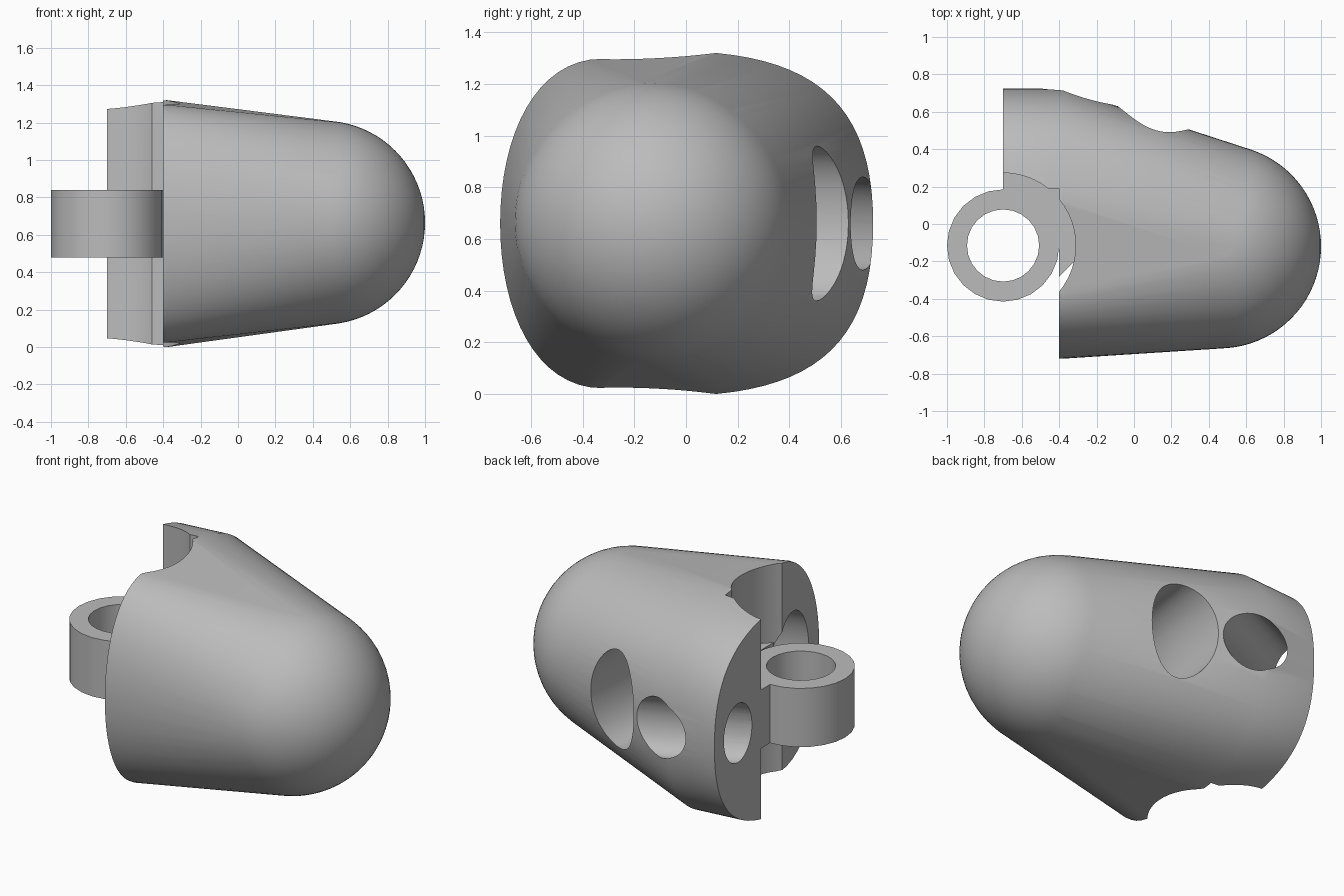
import bpy, bmesh, math
from mathutils import Vector, Matrix
from mathutils.geometry import interpolate_bezier

cube = bpy.data.objects.get("Cube")
if cube:
    bpy.data.objects.remove(cube)

grey = bpy.data.materials.new("plain grey")
grey.use_nodes = True
grey.diffuse_color = (0.5, 0.5, 0.5, 1)
grey.node_tree.nodes["Principled BSDF"].inputs["Base Color"].default_value = (0.5, 0.5, 0.5, 1)

MID = 0.66            # height of the middle plane
HINGE = (-0.70, -0.115)


def finish(name, bm):
    bmesh.ops.recalc_face_normals(bm, faces=bm.faces)
    mesh = bpy.data.meshes.new(name)
    bm.to_mesh(mesh)
    bm.free()
    mesh.materials.append(grey)
    obj = bpy.data.objects.new(name, mesh)
    bpy.context.collection.objects.link(obj)
    return obj


def loft(name, rings):
    """Closed skin through rings of equal point count."""
    bm = bmesh.new()
    rows = [[bm.verts.new(p) for p in ring] for ring in rings]
    n = len(rows[0])
    for a, b in zip(rows, rows[1:]):
        for i in range(n):
            j = (i + 1) % n
            bm.faces.new((a[i], a[j], b[j], b[i]))
    bm.faces.new(rows[0][::-1])
    bm.faces.new(rows[-1])
    return finish(name, bm)


def prism(name, outline, z0, z1):
    return loft(name, [[(x, y, z) for x, y in outline] for z in (z0, z1)])


def disc(radius, sides):
    return [(HINGE[0] + radius * math.cos(2 * math.pi * i / sides),
             HINGE[1] + radius * math.sin(2 * math.pi * i / sides)) for i in range(sides)]


def tunnel(name, path, widths, height, sides=48):
    """Elliptical tube swept along a path in the middle plane."""
    rings = []
    for k, p in enumerate(path):
        d = (path[min(k + 1, len(path) - 1)] - path[max(k - 1, 0)]).normalized()
        side = Vector((-d.y, d.x, 0))
        t = k / (len(path) - 1)
        w = widths[0] * (1 - t) + widths[1] * t
        rings.append([p + side * w * math.cos(a) + Vector((0, 0, height * math.sin(a)))
                      for a in (2 * math.pi * i / sides for i in range(sides))])
    return loft(name, rings)


def boolean(target, tool, operation):
    mod = target.modifiers.new(tool.name, "BOOLEAN")
    mod.operation = operation
    mod.solver = "EXACT"
    mod.object = tool
    bpy.context.view_layer.objects.active = target
    bpy.ops.object.modifier_apply(modifier=mod.name)
    bpy.data.objects.remove(tool)


# Body: hull around two rounded sections and the ball tip
def bez(a, b, c, d, n):
    return interpolate_bezier(*[Vector(p).to_3d() for p in (a, b, c, d)], n)


half = bez((-0.72, 0), (-0.72, 0.32), (-0.60, 0.60), (-0.37, 0.635), 16)
half += bez((0.12, 0.66), (0.54, 0.62), (0.725, 0.42), (0.725, 0), 20)
bm = bmesh.new()
for x, scale in ((-0.70, 0.965), (-0.38, 1.0)):
    for p in half:
        for s in (-1, 1):
            bm.verts.new((x, p.x, MID + s * p.y * scale))
bmesh.ops.create_uvsphere(bm, u_segments=64, v_segments=40, radius=0.545,
                          matrix=Matrix.Translation((0.455, -0.12, MID + 0.005))
                          @ Matrix.Rotation(math.pi / 2, 4, "Y"))
bmesh.ops.remove_doubles(bm, verts=bm.verts, dist=0.0005)
bmesh.ops.delete(bm, geom=list(bm.edges), context="EDGES_FACES")
hull = bmesh.ops.convex_hull(bm, input=bm.verts)
inner = [v for v in hull["geom_interior"] if isinstance(v, bmesh.types.BMVert)]
bmesh.ops.delete(bm, geom=inner, context="VERTS")
body = finish("fingertip_body", bm)

# Clearance for the hinge
boolean(body, prism("front_clearance", [(-1.2, -1), (-0.40, -1), (-0.40, 0.19), (-1.2, 0.19)],
                    -0.5, 2), "DIFFERENCE")
boolean(body, prism("round_clearance", disc(0.388, 96), -0.5, 2), "DIFFERENCE")

# Cord tunnels: a short one on the back and a wide bent one through the body
boolean(body, tunnel("small_tunnel", [Vector((-1.085, 0.315, MID)), Vector((0.07, 0.86, MID))],
                     (0.123, 0.123), 0.18), "DIFFERENCE")
path = interpolate_bezier(Vector((-0.60, -0.50, MID)), Vector((0.02, -0.46, MID)),
                          Vector((0.03, -0.10, MID)), Vector((0.13, 0.80, MID)), 20)
boolean(body, tunnel("wide_tunnel", path, (0.14, 0.20), 0.30), "DIFFERENCE")

# Hinge ring with its web into the body
ring = prism("hinge_ring", disc(0.30, 24), 0.48, 0.84)
web = prism("hinge_web", [(-0.70, -0.12), (-0.40, -0.12), (-0.40, -0.28), (-0.30, -0.18),
                          (-0.29, 0.0), (-0.36, 0.25), (-0.70, 0.30)], 0.48, 0.84)
boolean(ring, web, "UNION")
boolean(ring, prism("pin_hole", disc(0.193, 24), 0, 1.5), "DIFFERENCE")
boolean(body, ring, "UNION")

# Smooth surfaces with sharp cut edges
bpy.ops.object.select_all(action="DESELECT")
body.select_set(True)
bpy.context.view_layer.objects.active = body
bpy.ops.object.shade_smooth_by_angle(angle=math.radians(30))
